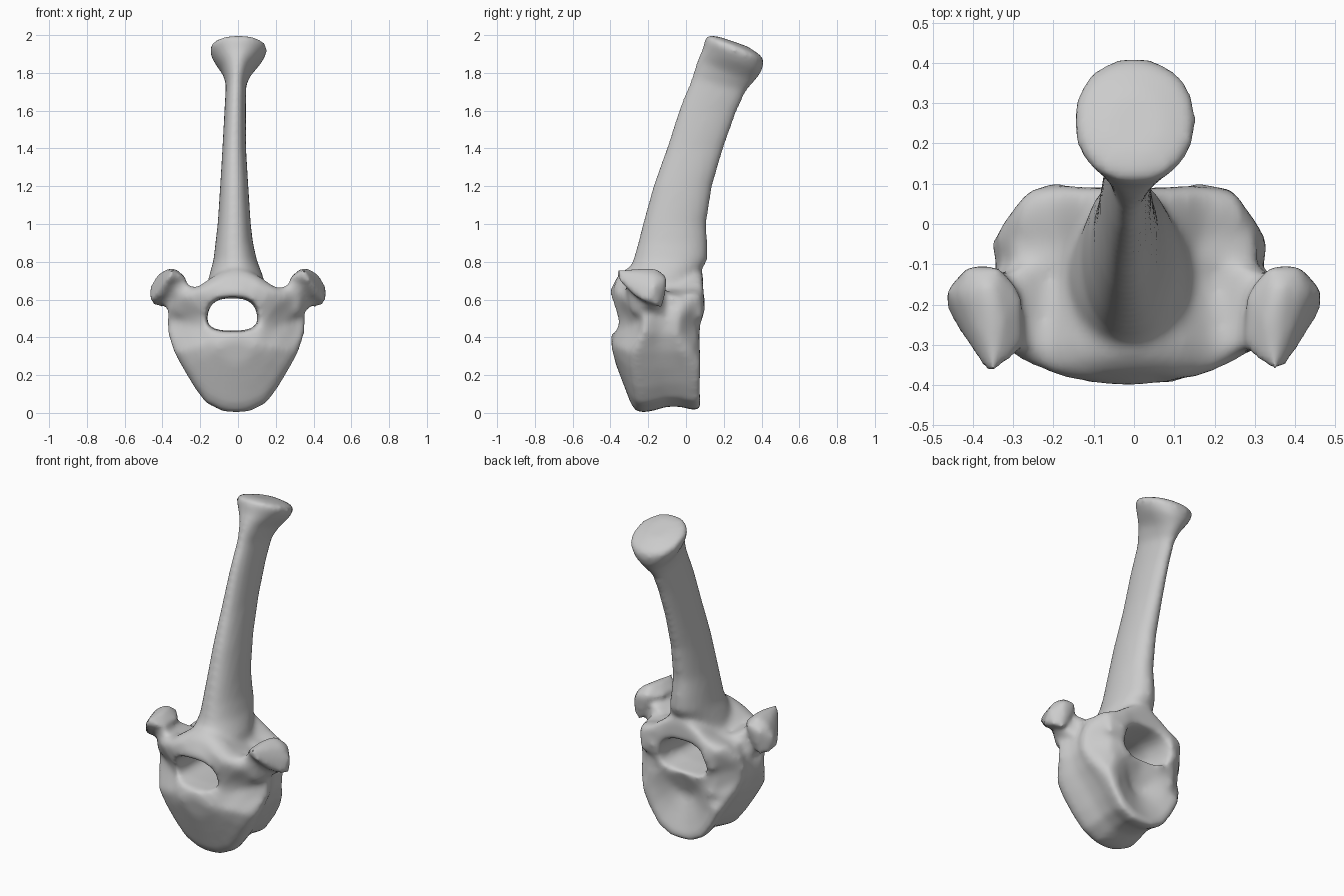
import bpy, bmesh
from math import cos, sin, tau, exp, copysign, radians

cube = bpy.data.objects.get("Cube")
if cube:
    bpy.data.objects.remove(cube, do_unlink=True)

bone = bpy.data.materials.new("bone_grey")
bone.use_nodes = True
GREY = (0.6, 0.6, 0.6, 1)
bone.diffuse_color = GREY
bone.node_tree.nodes["Principled BSDF"].inputs["Base Color"].default_value = GREY


def loft(bm, rings):
    """Skin closed rings of equal length and cap both ends."""
    loops = [[bm.verts.new(p) for p in ring] for ring in rings]
    n = len(loops[0])
    for a, b in zip(loops, loops[1:]):
        for i in range(n):
            j = (i + 1) % n
            bm.faces.new((a[i], a[j], b[j], b[i]))
    bm.faces.new(loops[0][::-1])
    bm.faces.new(loops[-1])


def oval(n, power):
    """Unit rounded-rectangle outline."""
    def c(v):
        return copysign(abs(v) ** (2 / power), v)
    return [(c(cos(tau * i / n)), c(sin(tau * i / n))) for i in range(n)]


def hull(bm, points):
    verts = [bm.verts.new(p) for p in points]
    bmesh.ops.convex_hull(bm, input=verts)


def dent(x, z, cx, cz, r):
    return exp(-((x - cx) ** 2 + (z - cz) ** 2) / r ** 2)


def make_object(name, bm):
    bmesh.ops.recalc_face_normals(bm, faces=bm.faces)
    mesh = bpy.data.meshes.new(name)
    bm.to_mesh(mesh)
    bm.free()
    obj = bpy.data.objects.new(name, mesh)
    bpy.context.collection.objects.link(obj)
    return obj


bm = bmesh.new()

# Body and arch: one heart-shaped outline carried from front to back
half = [(0, 0), (.07, .005), (.16, .05), (.22, .13), (.28, .23), (.33, .32), (.365, .42),
        (.37, .5), (.355, .57), (.3, .64), (.2, .67), (.13, .72), (.06, .76), (0, .77)]
outline = half + [(-x, z) for x, z in half[-2:0:-1]]


def front_y(x, z):
    y = -.407 + .85 * x * x + .38 * max(0, .35 - z) + .7 * max(0, z - .66)
    return y + .06 * dent(abs(x), z, .3, .45, .09) + .035 * dent(0, z, 0, .49, .08)


def back_y(x, z):
    y = .09 + .02 * dent(abs(x), z, .22, .58, .08) - 1.1 * max(0, abs(x) - .24)
    return y - .09 * dent(x, z, 0, .26, .15) - .05 * dent(abs(x), z, .27, .45, .07)


rings = []
for t, size in [(0, .03), (0, .35), (0, .65), (0, .88), (.03, .97), (.12, 1), (.3, .97),
                (.5, .92), (.7, .92), (.85, .96), (.95, .97), (1, .91), (1, .65), (1, .35), (1, .03)]:
    ring = []
    for x, z in outline:
        x, z = x * size, .4 + (z - .4) * size
        x *= 1 - .05 * t * t
        ring.append((x - .01, front_y(x, z) * (1 - t) + back_y(x, z) * t, z))
    rings.append(ring)
loft(bm, rings)

# Tall spine with a tilted, flared head: z, centre x, half width, front y, back y, slope
spine = [(.6, -.01, .17, -.31, .05, 0), (.72, -.01, .145, -.32, .06, 0), (.81, -.015, .115, -.28, .115, 0),
         (.9, -.02, .1, -.255, .115, 0), (1, -.02, .088, -.23, .108, 0), (1.2, -.02, .075, -.175, .14, 0),
         (1.4, -.02, .063, -.105, .2, 0), (1.6, -.015, .057, -.035, .265, -.1), (1.74, -.01, .054, .03, .32, -.25),
         (1.81, -.005, .078, .06, .36, -.4), (1.87, 0, .13, .09, .402, -.4), (1.92, .002, .157, .1, .415, -.38),
         (1.945, .002, .145, .11, .4, -.38), (1.966, .002, .07, .17, .33, -.34)]
rings = []
for z, cx, w, y0, y1, slope in spine:
    cy, d = (y0 + y1) / 2, (y1 - y0) / 2
    rings.append([(cx + w * u, cy + d * v, z + slope * d * v) for u, v in oval(24, 2.1)])
loft(bm, rings)

# Side processes: teardrop knob and the neck tying it to the arch
knob = [(.35, -.375, .755), (.27, -.31, .71), (.27, -.19, .71), (.33, -.1, .72), (.34, -.24, .772),
        (.36, -.16, .772), (.41, -.1, .71), (.43, -.17, .73), (.47, -.17, .66), (.465, -.22, .59),
        (.45, -.15, .57), (.4, -.12, .55), (.4, -.28, .62), (.37, -.37, .71)]
neck = [(.34, -.32, .71), (.37, -.15, .7), (.4, -.2, .57), (.34, -.12, .53),
        (.22, -.32, .66), (.22, -.08, .64), (.31, -.29, .52), (.24, -.1, .5)]
# Rear joint facets
facet = [(.17, .09, .62), (.25, .08, .62), (.31, -.01, .58), (.24, .09, .5), (.18, .09, .5),
         (.16, -.1, .66), (.31, -.1, .62), (.25, -.1, .48)]
for side in (-1, 1):
    for part in (knob, neck, facet):
        hull(bm, [(side * x, y, z) for x, y, z in part])

vertebra = make_object("vertebra", bm)
vertebra.data.materials.append(bone)

# Canal cutter, narrower at its roof and flared at both ends
bm = bmesh.new()
loft(bm, [[(-.03 + .131 * s * u * (1 - .12 * v), y, .521 + .086 * s * v) for u, v in oval(24, 2.8)]
          for y, s in [(-.6, 1.3), (-.38, 1.08), (-.28, 1), (-.08, 1), (.04, 1.12), (.2, 1.4)]])
canal = make_object("canal_cutter", bm)
canal.hide_render = True

# Fuse the parts, open the canal and soften the joins
fuse = vertebra.modifiers.new("fuse", 'REMESH')
fuse.mode = 'VOXEL'
fuse.voxel_size = .014
cut = vertebra.modifiers.new("canal", 'BOOLEAN')
cut.operation = 'DIFFERENCE'
cut.solver = 'EXACT'
cut.object = canal
blend = vertebra.modifiers.new("blend", 'REMESH')
blend.mode = 'VOXEL'
blend.voxel_size = .014
soft = vertebra.modifiers.new("soften", 'SMOOTH')
soft.factor = .5
soft.iterations = 12

bpy.ops.object.select_all(action='DESELECT')
vertebra.select_set(True)
bpy.context.view_layer.objects.active = vertebra
for name in ("fuse", "canal", "blend", "soften"):
    bpy.ops.object.modifier_apply(modifier=name)
bpy.data.objects.remove(canal, do_unlink=True)
bpy.ops.object.shade_smooth_by_angle(angle=radians(50))
